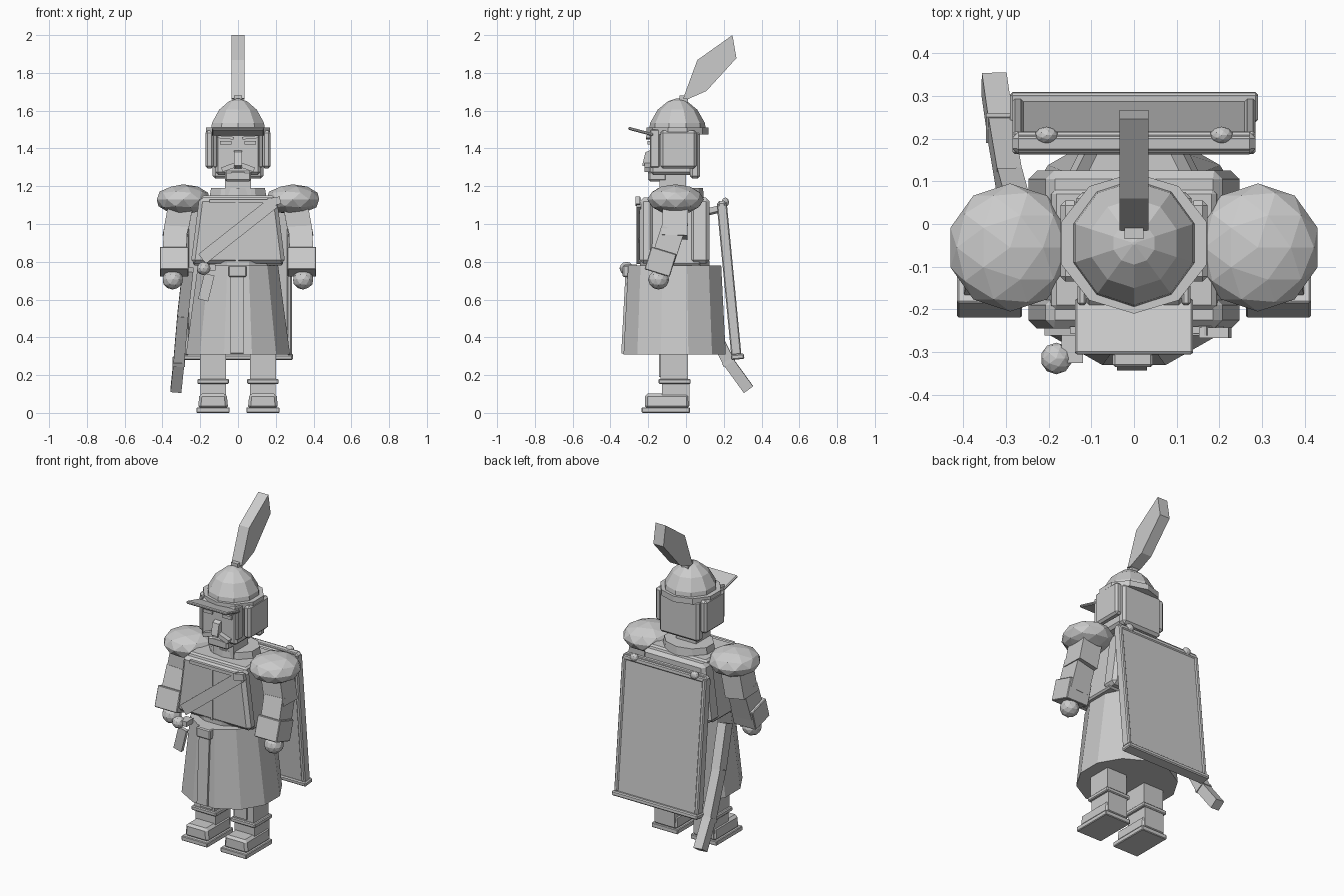
import bpy, bmesh, math
from mathutils import Vector, Matrix, Euler

if "Cube" in bpy.data.objects:
    bpy.data.objects.remove(bpy.data.objects["Cube"])

GREY = bpy.data.materials.new("plain_grey")
GREY.use_nodes = True
GREY.diffuse_color = (0.6, 0.6, 0.6, 1)
GREY.node_tree.nodes["Principled BSDF"].inputs["Base Color"].default_value = (0.6, 0.6, 0.6, 1)


def finish(name, bm, matrix=Matrix()):
    bmesh.ops.transform(bm, matrix=matrix, verts=bm.verts)
    bmesh.ops.recalc_face_normals(bm, faces=bm.faces)
    mesh = bpy.data.meshes.new(name)
    bm.to_mesh(mesh)
    bm.free()
    mesh.materials.append(GREY)
    ob = bpy.data.objects.new(name, mesh)
    bpy.context.collection.objects.link(ob)
    return ob


def make_box(size, taper=1, bevel=0):
    bm = bmesh.new()
    bmesh.ops.create_cube(bm, size=1)
    for v in bm.verts:
        k = taper if v.co.z > 0 else 1
        v.co = Vector((v.co.x * size[0] * k, v.co.y * size[1], v.co.z * size[2]))
    if bevel:
        bmesh.ops.bevel(bm, geom=bm.edges[:], offset=bevel, segments=1, affect='EDGES')
    return bm


def box(name, loc, size, rot=(0, 0, 0), taper=1, bevel=0):
    """Box from its centre and size, rotated in degrees."""
    turn = Euler([math.radians(a) for a in rot]).to_matrix().to_4x4()
    return finish(name, make_box(size, taper, bevel), Matrix.Translation(loc) @ turn)


def span(name, x, y, z, **kw):
    """Box from its limits along each axis."""
    lims = (x, y, z)
    return box(name, [(a + b) / 2 for a, b in lims], [abs(b - a) for a, b in lims], **kw)


def beam(name, low, high, w, d, bevel=0):
    """Box running between two points."""
    low, high = Vector(low), Vector(high)
    way = high - low
    turn = Vector((0, 0, 1)).rotation_difference(way).to_matrix().to_4x4()
    return finish(name, make_box((w, d, way.length), 1, bevel),
                  Matrix.Translation((low + high) / 2) @ turn)


def ball(name, loc, radii, sub=2):
    bm = bmesh.new()
    bmesh.ops.create_icosphere(bm, subdivisions=sub, radius=1)
    return finish(name, bm, Matrix.Translation(loc) @ Matrix.Diagonal((*radii, 1)))


def loft(name, cy, rings, n):
    """Stack of flat-fronted polygon rings (z, x radius, y radius)."""
    bm = bmesh.new()
    loops = []
    for z, rx, ry in rings:
        angles = [math.tau * (i + 0.5) / n for i in range(n)]
        loops.append([bm.verts.new((rx * math.cos(a), cy + ry * math.sin(a), z)) for a in angles])
    for a, b in zip(loops, loops[1:]):
        for i in range(n):
            j = (i + 1) % n
            bm.faces.new((a[i], a[j], b[j], b[i]))
    bm.faces.new(loops[0])
    bm.faces.new(loops[-1])
    return finish(name, bm)


def profile(name, pts, half):
    """Side outline in y and z given thickness along x."""
    bm = bmesh.new()
    face = bm.faces.new([bm.verts.new((-half, y, z)) for y, z in pts])
    out = bmesh.ops.extrude_face_region(bm, geom=[face])
    for v in out["geom"]:
        if isinstance(v, bmesh.types.BMVert):
            v.co.x = half
    return finish(name, bm)


# Coat skirt, belt and front flap
loft("coat_skirt", -0.06, [(0.31, 0.285, 0.28), (0.78, 0.22, 0.255)], 12)
loft("belt", -0.06, [(0.775, 0.215, 0.19), (0.805, 0.235, 0.19)], 12)
box("coat_flap", (-0.005, -0.322, 0.52), (0.07, 0.02, 0.41), rot=(-3, 0, 0))
span("belt_buckle", (-0.05, 0.045), (-0.335, -0.29), (0.72, 0.78), bevel=0.006)

# Torso core with front and back plates
span("torso", (-0.24, 0.24), (-0.2, 0.08), (0.78, 1.15), taper=0.8, bevel=0.01)
span("chest_plate", (-0.25, 0.25), (-0.245, -0.17), (0.79, 1.14), taper=0.82, bevel=0.02)
span("back_plate", (-0.25, 0.25), (0.02, 0.125), (0.79, 1.14), taper=0.82, bevel=0.02)
span("chest_trim", (-0.15, 0.16), (-0.256, -0.24), (1.11, 1.13))
span("coat_seam", (-0.012, 0.002), (-0.25, -0.24), (0.8, 1.11))
beam("sash", (-0.19, -0.25, 0.815), (0.19, -0.25, 1.115), 0.065, 0.022)
box("sash_buckle", (0.19, -0.255, 1.12), (0.07, 0.025, 0.04), rot=(0, -10, 0))
loft("collar", -0.03, [(1.13, 0.16, 0.125), (1.19, 0.15, 0.12)], 10)

# Head and face
span("neck", (-0.068, 0.068), (-0.14, 0.0), (1.14, 1.27))
span("head", (-0.12, 0.12), (-0.19, 0.04), (1.26, 1.5), bevel=0.015)
span("chin", (-0.07, 0.07), (-0.2, -0.1), (1.225, 1.28), bevel=0.01)
span("neck_guard", (-0.135, 0.135), (0.02, 0.075), (1.24, 1.49), bevel=0.015)
profile("nose", [(-0.19, 1.39), (-0.215, 1.38), (-0.232, 1.31), (-0.19, 1.295)], 0.022)
span("mouth", (-0.035, 0.035), (-0.202, -0.19), (1.262, 1.274))
for s, side in ((1, "left"), (-1, "right")):
    box(side + "_eye", (s * 0.065, -0.193, 1.43), (0.06, 0.02, 0.02))
    box(side + "_brow", (s * 0.065, -0.2, 1.458), (0.085, 0.025, 0.014), rot=(0, s * -5, 0))
    box(side + "_moustache", (s * 0.05, -0.205, 1.3), (0.075, 0.03, 0.025), rot=(0, s * 20, 0))
    box(side + "_cheek_guard", (s * 0.15, -0.04, 1.395), (0.045, 0.19, 0.2), bevel=0.012)
    box(side + "_cheek_strap", (s * 0.122, -0.165, 1.4), (0.02, 0.05, 0.2), bevel=0.005)

# Helmet with brim, visor and plume
loft("helmet_brim", -0.045, [(1.475, 0.178, 0.165), (1.51, 0.178, 0.165)], 10)
loft("helmet_dome", -0.045, [(1.5, 0.15, 0.15), (1.535, 0.145, 0.145), (1.605, 0.105, 0.105),
                             (1.65, 0.05, 0.05), (1.665, 0.004, 0.004)], 10)
box("visor", (0, -0.24, 1.49), (0.276, 0.135, 0.016), rot=(-15, 0, 0), bevel=0.005)
span("plume_socket", (-0.022, 0.022), (-0.035, 0.01), (1.64, 1.68))
profile("plume", [(-0.015, 1.665), (0.06, 1.868), (0.246, 2.0), (0.267, 1.878),
                  (0.108, 1.704), (0.008, 1.66)], 0.034)

# Arms and legs
for s, side in ((1, "left"), (-1, "right")):
    ball(side + "_shoulder", (s * 0.29, -0.055, 1.13), (0.147, 0.15, 0.08))
    beam(side + "_upper_arm", (s * 0.335, -0.06, 0.93), (s * 0.3, -0.055, 1.12), 0.13, 0.135)
    beam(side + "_forearm", (s * 0.338, -0.125, 0.8), (s * 0.33, -0.07, 0.97), 0.125, 0.125)
    box(side + "_cuff", (s * 0.338, -0.135, 0.8), (0.152, 0.14, 0.125), rot=(-17, 0, 0), bevel=0.004)
    ball(side + "_hand", (s * 0.345, -0.145, 0.705), (0.056, 0.056, 0.052))

    box(side + "_leg", (s * 0.132, -0.062, 0.27), (0.137, 0.145, 0.2))
    box(side + "_knee_strip", (s * 0.117, -0.136, 0.25), (0.08, 0.012, 0.12))
    box(side + "_boot_cuff", (s * 0.132, -0.06, 0.167), (0.167, 0.17, 0.026), bevel=0.005)
    box(side + "_boot_shaft", (s * 0.132, -0.055, 0.11), (0.135, 0.145, 0.14))
    box(side + "_shoe", (s * 0.132, -0.1, 0.062), (0.16, 0.235, 0.08), taper=0.9, bevel=0.014)
    box(side + "_sole", (s * 0.132, -0.107, 0.0145), (0.176, 0.255, 0.029), bevel=0.004)

# Leaning back board with rim and corner knobs
tilt = (5.5, 0, 0)
box("back_board", (0, 0.228, 0.71), (0.54, 0.04, 0.82), rot=tilt)
box("board_top_rim", (0, 0.19, 1.1), (0.57, 0.052, 0.045), rot=tilt, bevel=0.014)
box("board_bottom_rim", (0, 0.273, 0.297), (0.58, 0.07, 0.028), rot=tilt, bevel=0.006)
for s, side in ((1, "left"), (-1, "right")):
    box(side + "_board_rim", (s * 0.272, 0.228, 0.705), (0.026, 0.054, 0.8), rot=tilt, bevel=0.006)
    ball(side + "_board_knob", (s * 0.205, 0.208, 1.115), (0.027, 0.02, 0.025))
    beam(side + "_board_strap", (s * 0.14, 0.1, 1.06), (s * 0.1, 0.18, 1.08), 0.03, 0.03)

# Curved scabbard on the right hip
path = [(-0.328, 0.33, 0.125), (-0.313, 0.225, 0.27), (-0.292, 0.1, 0.52), (-0.265, 0.0, 0.76)]
for i, (low, high) in enumerate(zip(path, path[1:])):
    beam("scabbard_%d" % (i + 1), low, high, 0.058, 0.06 + 0.004 * i)
box("scabbard_band", path[1], (0.066, 0.07, 0.02), rot=(30, 0, 0))

# Sword hilt and hanging tassel at the front of the belt
ball("hilt_pommel", (-0.182, -0.315, 0.765), (0.037, 0.037, 0.035))
span("hilt_grip", (-0.17, -0.12), (-0.325, -0.26), (0.755, 0.785))
box("hilt_tassel", (-0.168, -0.312, 0.665), (0.055, 0.022, 0.14), rot=(0, 14, 0))
